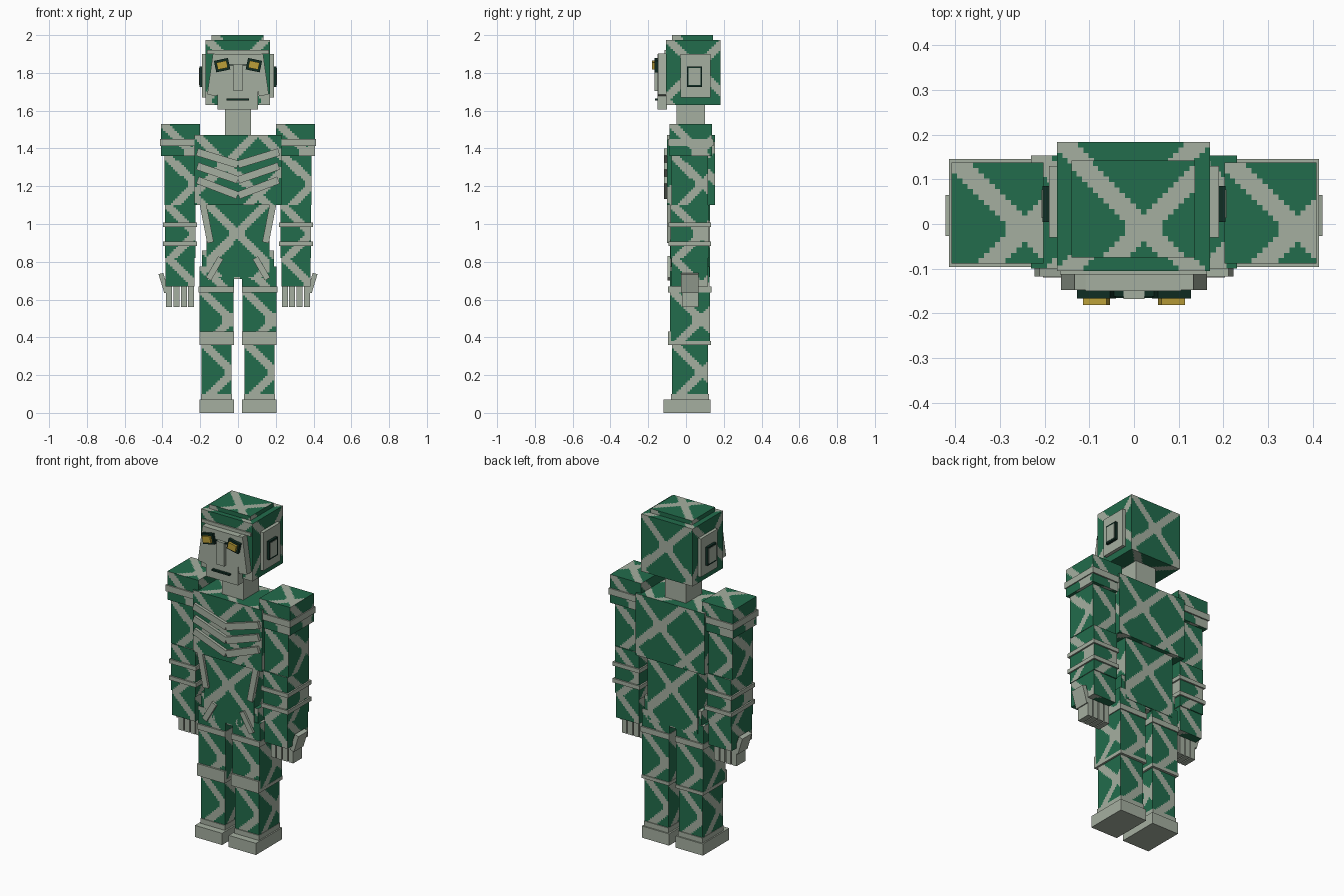
import bpy, bmesh, math
from mathutils import Matrix, Vector

cube = bpy.data.objects.get("Cube")
if cube:
    bpy.data.objects.remove(cube, do_unlink=True)


def material(name, rgb):
    m = bpy.data.materials.new(name)
    m.use_nodes = True
    m.diffuse_color = (*rgb, 1)
    m.node_tree.nodes["Principled BSDF"].inputs["Base Color"].default_value = (*rgb, 1)
    return m


GREEN = material("deep green", (0.016, 0.15, 0.072))
GREY = material("stone grey", (0.376, 0.429, 0.352))
DARK = material("dark green", (0.005, 0.026, 0.017))
GOLD = material("gold", (0.5, 0.35, 0.04))

CELL = 0.0118     # size of a pattern square
TILE = 0.34       # distance between vein crossings


def finish(name, bm, mats):
    me = bpy.data.meshes.new(name)
    bm.to_mesh(me)
    bm.free()
    for m in mats:
        me.materials.append(m)
    ob = bpy.data.objects.new(name, me)
    bpy.context.collection.objects.link(ob)
    return ob


def box(name, x, y, z, mat=GREY, tilt=0):
    """Plain block from ranges, tilted in the front plane by degrees."""
    bm = bmesh.new()
    size = [b - a for a, b in (x, y, z)]
    bmesh.ops.create_cube(bm, size=1, matrix=Matrix.Diagonal((*size, 1)))
    ob = finish(name, bm, [mat])
    ob.location = [(a + b) / 2 for a, b in (x, y, z)]
    ob.rotation_euler.y = math.radians(tilt)
    return ob


def is_vein(u, v):
    """Crossing diagonal veins, measured from the top left of a face."""
    du, dv = u - 0.165, v - 0.15
    wrap = lambda t: abs((t + TILE / 2) % TILE - TILE / 2)
    crossing = wrap(du) < 0.042 and wrap(dv) < 0.028
    return wrap(du + dv) < 0.03 or wrap(du - dv) < 0.03 or crossing


def veined_box(name, x, y, z):
    """Block with each side split into squares coloured by the vein rule."""
    half = Vector([(b - a) / 2 for a, b in (x, y, z)])
    bm = bmesh.new()
    X, Y, Z = Vector((1, 0, 0)), Vector((0, 1, 0)), Vector((0, 0, 1))
    for right, up in ((X, Z), (-X, Z), (Y, Z), (-Y, Z), (X, Y), (X, -Y)):
        out = right.cross(up)
        hu, hv, hn = (abs(half.dot(d)) for d in (right, up, out))
        m = Matrix((right * hu, up * hv, out * hn)).transposed().to_4x4()
        m.translation = out * hn
        old = set(bm.faces)
        bmesh.ops.create_grid(bm, x_segments=max(1, round(2 * hu / CELL)),
                              y_segments=max(1, round(2 * hv / CELL)), size=1, matrix=m)
        for f in bm.faces:
            if f not in old:
                c = f.calc_center_median()
                f.material_index = int(is_vein(c.dot(right) + hu, hv - c.dot(up)))
    bmesh.ops.remove_doubles(bm, verts=bm.verts, dist=0.0005)
    ob = finish(name, bm, [GREEN, GREY])
    ob.location = [(a + b) / 2 for a, b in (x, y, z)]
    return ob


def span(s, a, b):
    """Mirrored x range: a is the inner edge, b the outer."""
    return (a, b) if s > 0 else (-b, -a)


# Head and trunk
veined_box("head", (-0.172, 0.17), (-0.105, 0.183), (1.63, 1.975))
veined_box("head_cap", (-0.14, 0.136), (-0.075, 0.142), (1.975, 2.0))
box("neck", (-0.07, 0.07), (-0.05, 0.1), (1.46, 1.64))
veined_box("chest", (-0.23, 0.23), (-0.1, 0.153), (1.1, 1.47))
veined_box("belly", (-0.167, 0.167), (-0.085, 0.127), (0.72, 1.1))
veined_box("pelvis", (-0.19, 0.19), (-0.08, 0.122), (0.71, 0.86))

# Face
box("face_plate", (-0.108, 0.105), (-0.15, -0.1), (1.605, 1.9))
box("brow", (-0.165, 0.163), (-0.113, -0.1), (1.9, 1.92))
box("nose", (-0.024, 0.024), (-0.168, -0.148), (1.705, 1.845))
box("mouth", (-0.06, 0.057), (-0.165, -0.149), (1.655, 1.665), DARK)
box("eye_bridge", (-0.045, 0.045), (-0.162, -0.149), (1.838, 1.844), DARK)

for s, side in ((1, "left"), (-1, "right")):
    # Cheeks, eyes and ears
    box(side + "_cheek", span(s, 0.095, 0.148), (-0.148, -0.1), (1.68, 1.9), GREY, -8 * s)
    box(side + "_eye_frame", span(s, 0.046, 0.122), (-0.167, -0.148), (1.81, 1.872), DARK, 12 * s)
    box(side + "_eye", span(s, 0.057, 0.111), (-0.181, -0.165), (1.822, 1.86), GOLD, 12 * s)
    box(side + "_ear", span(s, 0.168, 0.19), (-0.03, 0.13), (1.67, 1.9))
    box(side + "_ear_frame", span(s, 0.188, 0.205), (0.005, 0.085), (1.725, 1.835), DARK)
    box(side + "_ear_panel", span(s, 0.2, 0.207), (0.013, 0.077), (1.735, 1.825))

    # Ribs and trunk strips
    for i in range(3):
        zc = 1.348 - 0.078 * i
        box(f"{side}_rib_{i + 1}", span(s, -0.005, 0.222), (-0.117, -0.095),
            (zc - 0.02, zc + 0.02), GREY, -(17 + 2 * i) * s)
    box(side + "_waist_strip", span(s, 0.148, 0.183), (-0.1, -0.075), (0.9, 1.105), GREY, 11 * s)
    box(side + "_hip_strip", span(s, 0.108, 0.14), (-0.098, -0.075), (0.7, 0.83), GREY, -30 * s)

    # Arm
    veined_box(side + "_shoulder", span(s, 0.202, 0.408), (-0.088, 0.137), (1.36, 1.53))
    box(side + "_shoulder_band", span(s, 0.2, 0.414), (-0.096, 0.145), (1.412, 1.45))
    veined_box(side + "_upper_arm", span(s, 0.23, 0.39), (-0.078, 0.117), (1.1, 1.36))
    veined_box(side + "_forearm", span(s, 0.225, 0.387), (-0.083, 0.123), (0.82, 1.1))
    for i, zc in enumerate((0.995, 0.895)):
        box(f"{side}_arm_band_{i + 1}", span(s, 0.216, 0.396), (-0.092, 0.132),
            (zc - 0.012, zc + 0.012))
    veined_box(side + "_wrist", span(s, 0.23, 0.383), (-0.078, 0.117), (0.67, 0.82))
    for i in range(4):
        a = 0.232 + 0.039 * i
        box(f"{side}_finger_{i + 1}", span(s, a, a + 0.032), (-0.02, 0.065), (0.56, 0.675))
    box(side + "_thumb", span(s, 0.38, 0.406), (-0.027, 0.065), (0.635, 0.74), GREY, 17 * s)

    # Leg
    veined_box(side + "_hip", span(s, 0.022, 0.205), (-0.085, 0.125), (0.655, 0.775))
    box(side + "_thigh_band", span(s, 0.02, 0.208), (-0.094, 0.134), (0.637, 0.67))
    veined_box(side + "_thigh", span(s, 0.024, 0.203), (-0.085, 0.127), (0.375, 0.645))
    box(side + "_knee_plate", span(s, 0.022, 0.204), (-0.096, -0.08), (0.36, 0.432))
    box(side + "_knee_band", span(s, 0.022, 0.204), (-0.093, 0.132), (0.36, 0.38))
    veined_box(side + "_shin", span(s, 0.034, 0.193), (-0.075, 0.117), (0.1, 0.365))
    box(side + "_ankle", span(s, 0.032, 0.195), (-0.08, 0.122), (0.068, 0.1))
    box(side + "_foot", span(s, 0.022, 0.203), (-0.12, 0.13), (0, 0.07))
